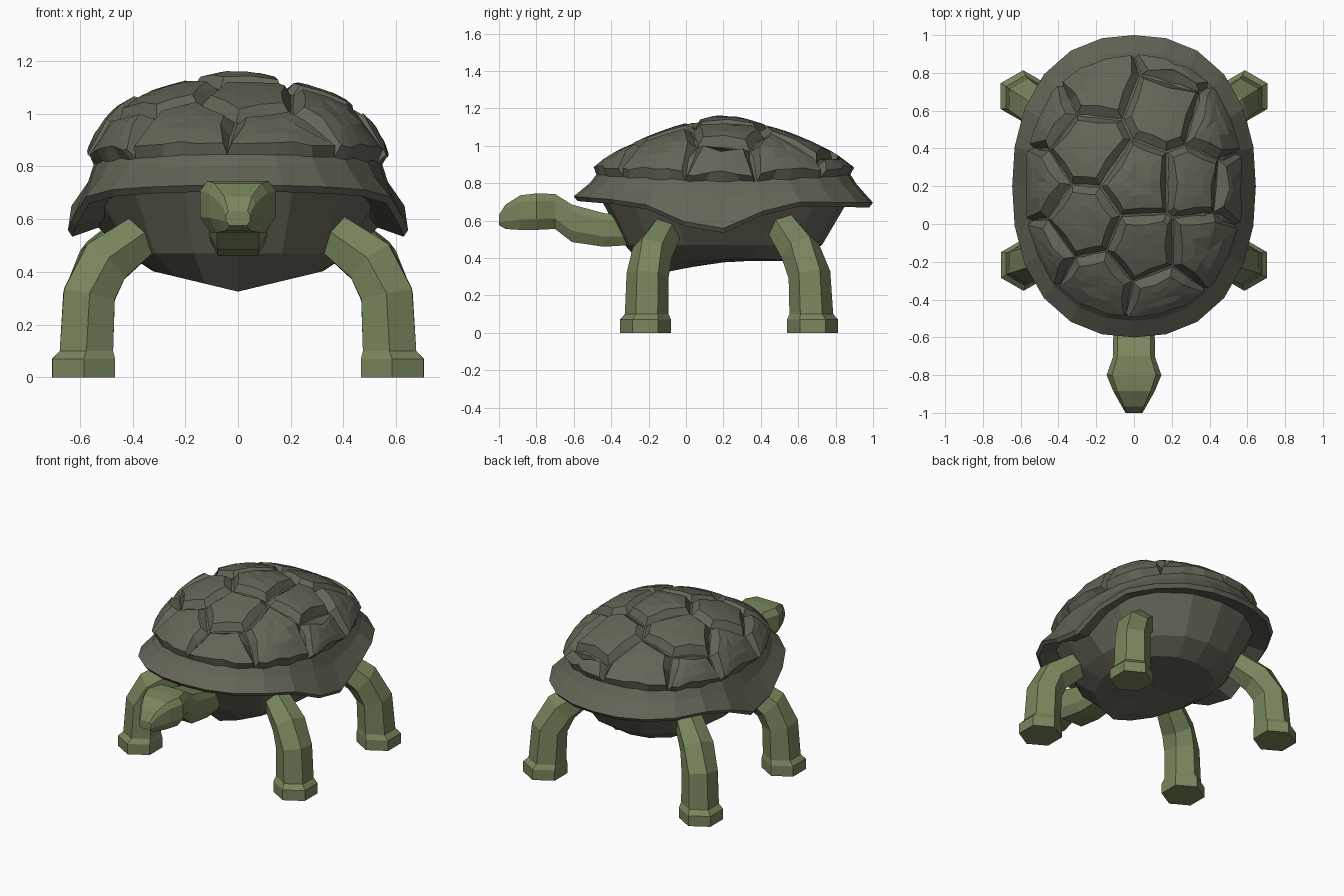
import bpy, bmesh, math
from mathutils import Vector, noise

if "Cube" in bpy.data.objects:
    bpy.data.objects.remove(bpy.data.objects["Cube"])


def material(name, rgb):
    m = bpy.data.materials.new(name)
    m.diffuse_color = (*rgb, 1)
    m.use_nodes = True
    m.node_tree.nodes["Principled BSDF"].inputs["Base Color"].default_value = m.diffuse_color
    return m


SHELL = material("dark olive grey", (0.127, 0.130, 0.095))
SKIN = material("moss green", (0.190, 0.240, 0.110))


def finish(name, bm, mat):
    bmesh.ops.recalc_face_normals(bm, faces=bm.faces[:])
    me = bpy.data.meshes.new(name)
    bm.to_mesh(me)
    bm.free()
    me.materials.append(mat)
    ob = bpy.data.objects.new(name, me)
    bpy.context.collection.objects.link(ob)
    return ob


def add_rings(bm, rings, caps=(True, True)):
    vs = [[bm.verts.new(p) for p in r] for r in rings]
    n = len(vs[0])
    for a, b in zip(vs, vs[1:]):
        for i in range(n):
            j = (i + 1) % n
            bm.faces.new((a[i], a[j], b[j], b[i]))
    for r, cap in ((vs[0], caps[0]), (vs[-1], caps[1])):
        if cap:
            c = bm.verts.new(sum((v.co for v in r), Vector()) / n)
            for i in range(n):
                bm.faces.new((r[i], r[(i + 1) % n], c))


def loft(name, rings, mat):
    bm = bmesh.new()
    add_rings(bm, rings)
    return finish(name, bm, mat)


# Shell plan: superellipse centred at y = 0.2
AX, AY, CY, POW, EDGE = 0.645, 0.8, 0.2, 2.3, 0.85


def plan(rho, n=24):
    out = []
    for i in range(n):
        a = 2 * math.pi * i / n
        c, s = math.cos(a), math.sin(a)
        k = rho / (abs(c) ** POW + abs(s) ** POW) ** (1 / POW)
        out.append((AX * k * c, CY + AY * k * s))
    return out


def radius(x, y):
    return (abs(x / AX) ** POW + abs((y - CY) / AY) ** POW) ** (1 / POW)


# Dome height: straighter slope front and back, rounder shoulder at the sides
def dome_z(x, y):
    s = radius(x, y) / EDGE
    u, v = (x / AX) ** 2, ((y - CY) / AY) ** 2
    w = v / (u + v + 1e-6)
    side = 0.145 * s ** 1.3 + 0.175 * s ** 8
    ends = 0.24 * s ** 1.35 + 0.04 * s ** 8
    return 1.125 - side * (1 - w) - ends * w


def surf(x, y, off):
    e = 0.01
    nrm = Vector(((dome_z(x - e, y) - dome_z(x + e, y)) / (2 * e),
                  (dome_z(x, y - e) - dome_z(x, y + e)) / (2 * e), 1)).normalized()
    return Vector((x, y, dome_z(x, y))) + nrm * off


RIM = [(-0.61, 0.72), (-0.25, 0.69), (0, 0.58), (0.22, 0.545), (0.42, 0.645), (0.6, 0.69), (1.01, 0.685)]


def rim_z(y):
    for (a, za), (b, zb) in zip(RIM, RIM[1:]):
        if y <= b:
            return za + (zb - za) * (y - a) / (b - a)
    return RIM[-1][1]


# Carapace: dome, flaring skirt and thin lip
edge, skirt, rim, lip, under = plan(EDGE), plan(0.89), plan(1), plan(0.975), plan(0.82)
rings = [[surf(x, y, 0) for x, y in plan(EDGE * s)] for s in (0.2, 0.45, 0.7, 0.88, 1)]
rings.append([(x, y, 0.32 * rim_z(y) + 0.68 * dome_z(*e)) for (x, y), e in zip(skirt, edge)])
rings.append([(x, y, rim_z(y) + 0.01) for x, y in rim])
rings.append([(x, y, rim_z(ry) - 0.015) for (x, y), (_, ry) in zip(lip, rim)])
rings.append([(x, y, rim_z(ry) + 0.02) for (x, y), (_, ry) in zip(under, rim)])
loft("carapace", rings, SHELL)


# Belly: keeled bowl under the rim
def keel(x, y):
    t = min(max((y + 0.1) / 0.3, 0), 1)
    return max(0.325 + 0.06 * t, 0.325 + 0.22 * abs(x)) + 0.02 * abs(x)


belly = [[(x, y, rim_z(ry) + 0.03) for (x, y), (_, ry) in zip(plan(0.84, 16), plan(1, 16))]]
belly.append([(x, y, 0.47) for x, y in plan(0.66, 16)])
for r in (0.5, 0.38, 0.2):
    belly.append([(x, y, keel(x, y)) for x, y in plan(r, 16)])
loft("belly", belly, SHELL)

# Scutes: raised irregular plates, cells around scattered centres
SEEDS = [(0.17, 0.6), (-0.2, 0.74), (-0.24, 0.4), (0.03, 0.22), (0.32, 0.22), (0.05, -0.12),
         (-0.27, 0.01), (0.36, -0.12), (0.16, -0.4), (-0.2, -0.33), (0.45, 0.52), (0.55, 0.2),
         (0.25, 0.88), (-0.49, 0.6), (-0.54, 0.2), (-0.5, -0.16)]


def clip(poly, point, normal):
    out = []
    for a, b in zip(poly, poly[1:] + poly[:1]):
        da, db = (a - point).dot(normal), (b - point).dot(normal)
        if da <= 0:
            out.append(a)
        if da * db < 0:
            out.append(a + (b - a) * (da / (da - db)))
    return out


bm = bmesh.new()
for s in SEEDS:
    s = Vector(s)
    cell = [Vector(p) for p in plan(EDGE, 24)]
    for o in SEEDS:
        o = Vector(o)
        if o != s:
            cell = clip(cell, (s + o) / 2, o - s)
    # split long edges so plates follow the dome
    fine = []
    for a, b in zip(cell, cell[1:] + cell[:1]):
        if (b - a).length < 0.012:
            continue
        fine.append(a)
        if (b - a).length > 0.15:
            fine.append((a + b) / 2)
    c = sum(fine, Vector((0, 0))) / len(fine)
    lift = 0.04 + 0.008 * noise.noise((s.x * 9, s.y * 9, 0))
    base, upper, mid = [], [], []
    for v in fine:
        outer = radius(*v) > EDGE * 0.96
        d = (c - v).normalized()
        base.append(surf(*(v + d * (0 if outer else 0.004)), -0.003))
        u = v + d * (0.02 if outer else 0.045)
        upper.append(surf(*u, lift))
        mid.append(surf(*u.lerp(c, 0.5), lift + 0.002))
    add_rings(bm, [base, upper, mid], (False, True))
finish("scutes", bm, SHELL)

# Head and neck: (y, bottom, top, half width)
SECTIONS = [(-0.28, 0.47, 0.62, 0.095), (-0.44, 0.46, 0.64, 0.105), (-0.61, 0.485, 0.685, 0.11),
            (-0.70, 0.555, 0.742, 0.11), (-0.80, 0.55, 0.745, 0.145), (-0.885, 0.55, 0.735, 0.11),
            (-0.965, 0.555, 0.685, 0.065), (-1.0, 0.575, 0.63, 0.045)]
PROFILE = [(0.72, 0), (1, 0.3), (1, 0.8), (0.8, 1), (-0.8, 1), (-1, 0.8), (-1, 0.3), (-0.72, 0)]
loft("head_and_neck", [[(w * px, y, b + (t - b) * pz) for px, pz in PROFILE]
                       for y, b, t, w in SECTIONS], SKIN)


# Legs: bent hexagonal tubes with a wider foot
def leg(name, path, side):
    pts = [Vector(p[:3]) for p in path]
    rings = []
    for i, p in enumerate(pts):
        t = pts[min(i + 1, len(pts) - 1)] - pts[max(i - 1, 0)]
        if p.z < 0.15:
            t = Vector((0, 0, -1))
        t.normalize()
        yv = Vector((0, 1, 0))
        u = (yv - t * yv.dot(t)).normalized()
        v = t.cross(u)
        ring = []
        for k in range(6):
            a = math.pi * k / 3
            q = p + (u * math.cos(a) + v * math.sin(a)) * path[i][3]
            ring.append((q.x * side, q.y, q.z))
        rings.append(ring)
    loft(name, rings, SKIN)


FRONT = [(0.365, -0.11, 0.54, 0.09), (0.51, -0.18, 0.43, 0.11), (0.565, -0.205, 0.31, 0.113),
         (0.575, -0.21, 0.1, 0.117), (0.585, -0.217, 0.07, 0.137), (0.585, -0.217, 0, 0.137)]
BACK = [(0.365, 0.51, 0.575, 0.09), (0.51, 0.61, 0.44, 0.11), (0.565, 0.66, 0.31, 0.113),
        (0.575, 0.67, 0.1, 0.117), (0.587, 0.677, 0.07, 0.137), (0.587, 0.677, 0, 0.137)]
for side, tag in ((1, "right"), (-1, "left")):
    leg("front_leg_" + tag, FRONT, side)
    leg("back_leg_" + tag, BACK, side)
